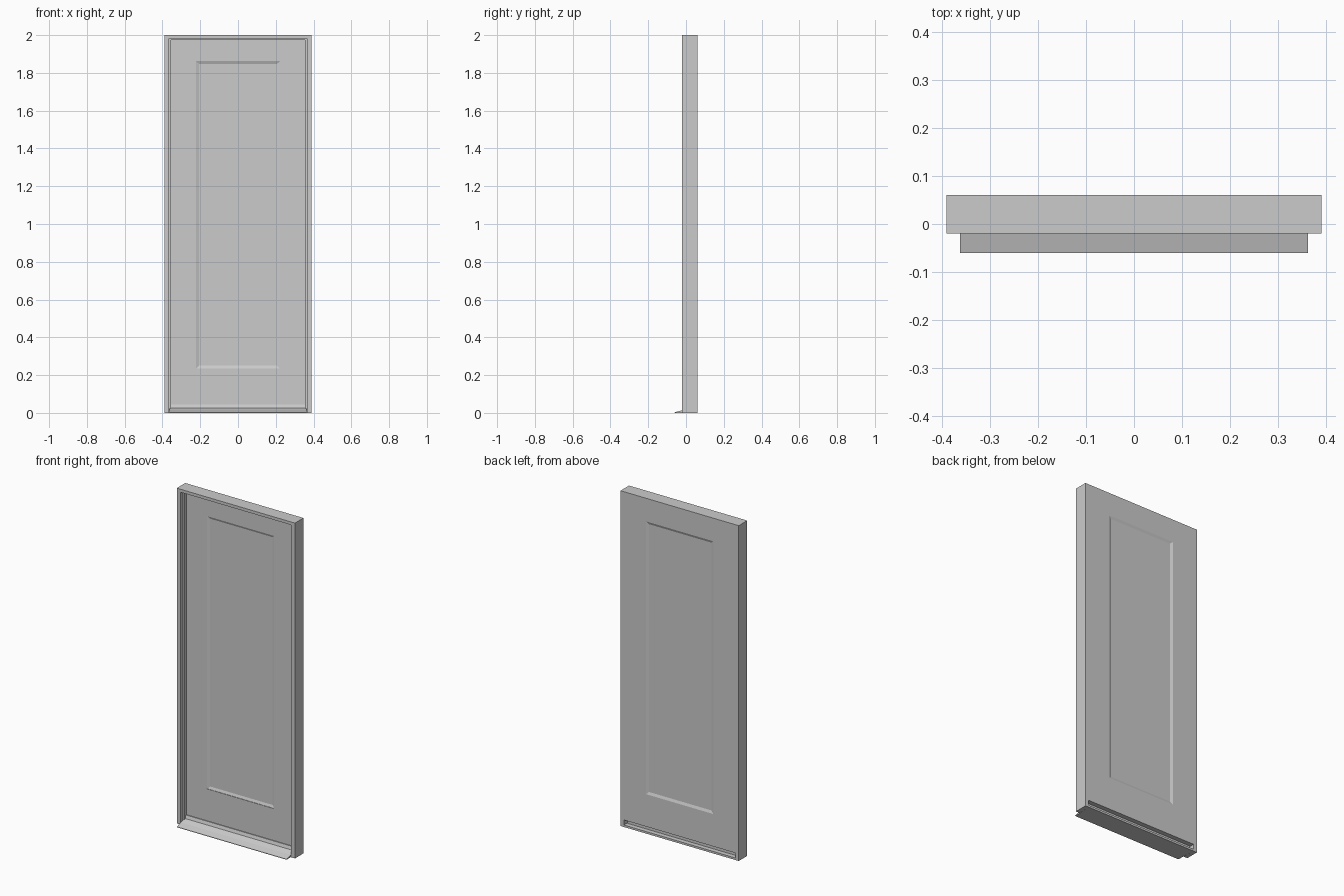
import bpy, bmesh

if "Cube" in bpy.data.objects:
    bpy.data.objects.remove(bpy.data.objects["Cube"])


def finish(name, bm):
    bmesh.ops.recalc_face_normals(bm, faces=bm.faces)
    me = bpy.data.meshes.new(name)
    bm.to_mesh(me)
    bm.free()
    ob = bpy.data.objects.new(name, me)
    bpy.context.collection.objects.link(ob)
    return ob


def loft(name, rings):
    """Bridge equal closed rings of points and cap both ends."""
    bm = bmesh.new()
    vs = [[bm.verts.new(p) for p in r] for r in rings]
    n = len(rings[0])
    for a, b in zip(vs, vs[1:]):
        for i in range(n):
            j = (i + 1) % n
            bm.faces.new((a[i], a[j], b[j], b[i]))
    bm.faces.new(vs[0])
    bm.faces.new(vs[-1])
    return finish(name, bm)


def rect(hw, z0, z1, y):
    return [(-hw, y, z0), (hw, y, z0), (hw, y, z1), (-hw, y, z1)]


# Stepped frame: (side inset, head inset, y) profile swept up, across and down
profile = [(0, 0, -0.02), (0.025, 0.018, -0.02), (0.025, 0.018, 0.004),
           (0.034, 0.027, 0.004), (0.034, 0.027, 0.023),
           (0.022, 0.018, 0.023), (0.022, 0.018, 0.06), (0, 0, 0.06)]
loft("door_frame", [
    [(s * (0.39 - i), y, (2 - h) if top else 0) for i, h, y in profile]
    for s, top in ((-1, 0), (-1, 1), (1, 1), (1, 0))])

# Door leaf with a shallow sloped panel recess on both faces
Y0, Y1, D = 0.023, 0.06, 0.006
outer = (0.368, 0.042, 1.982)
opening = (0.222, 0.235, 1.862)
inner = (0.206, 0.250, 1.847)
loft("door_leaf", [
    rect(*inner, Y0 + D + 0.003), rect(*opening, Y0 + 0.003), rect(*opening, Y0),
    rect(*outer, Y0), rect(*outer, Y1),
    rect(*opening, Y1), rect(*inner, Y1 - D)])

# Sloped threshold with an upstand under the leaf
sill = [(-0.06, 0), (-0.06, 0.003), (-0.02, 0.014), (0.012, 0.026),
        (0.018, 0.045), (0.032, 0.045), (0.032, 0.012), (0.06, 0.012), (0.06, 0)]
loft("threshold", [[(x, y, z) for y, z in sill] for x in (-0.362, 0.362)])

# Base strip filling between the jambs at the back
loft("base_strip", [rect(0.37, 0, 0.012, 0.025), rect(0.37, 0, 0.012, 0.06)])
